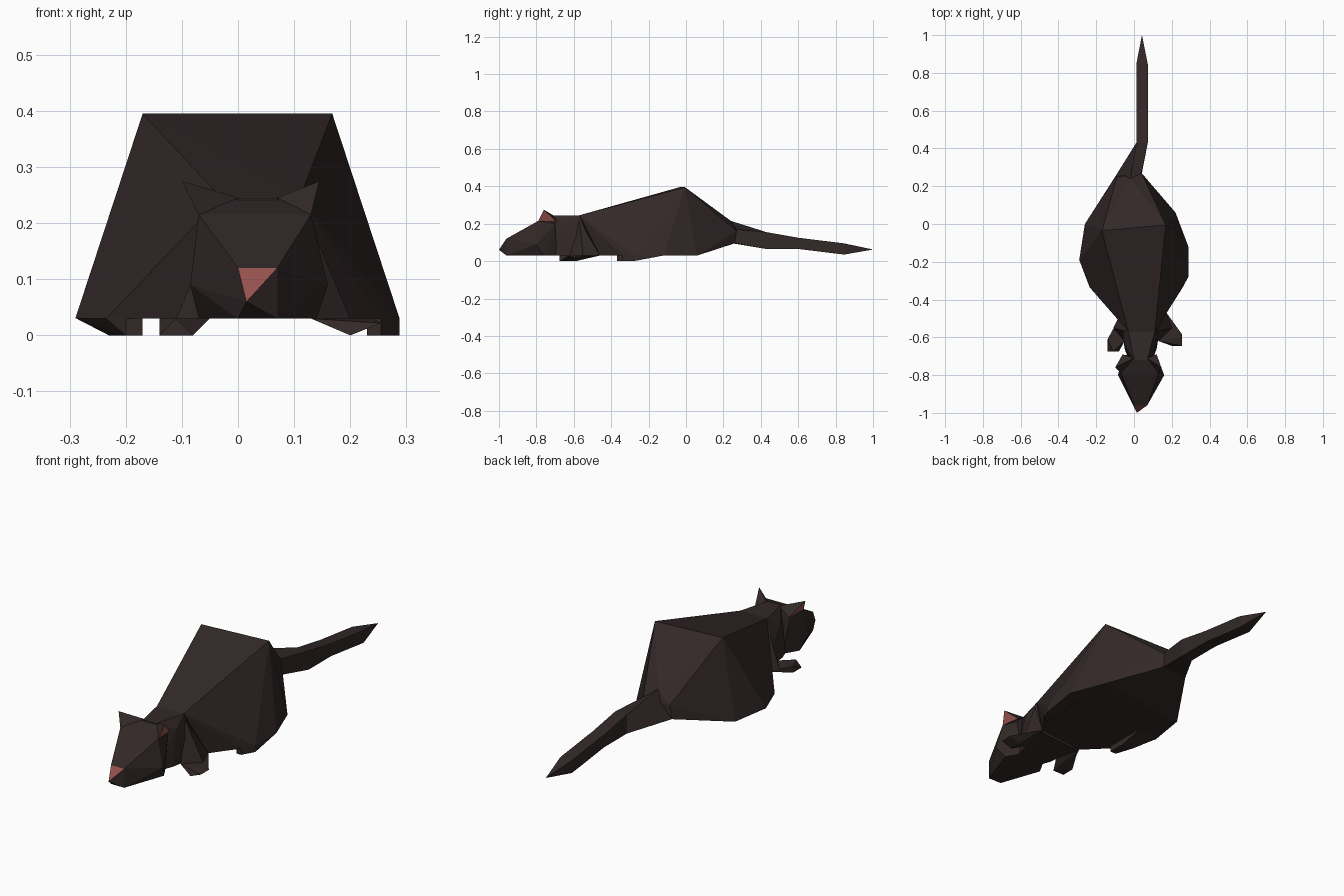
import bpy, bmesh


def material(name, rgb):
    m = bpy.data.materials.new(name)
    m.diffuse_color = (*rgb, 1)
    return m


FUR = material("dark_brown_fur", (0.033, 0.021, 0.021))
PINK = material("dusky_pink_skin", (0.30, 0.085, 0.075))


def finish(name, bm, is_pink=None):
    """Turn a bmesh into a flat shaded object; is_pink(face) picks skin faces."""
    bmesh.ops.recalc_face_normals(bm, faces=bm.faces)
    bm.normal_update()
    for f in bm.faces:
        f.material_index = int(bool(is_pink and is_pink(f)))
    me = bpy.data.meshes.new(name)
    bm.to_mesh(me)
    bm.free()
    me.materials.append(FUR)
    me.materials.append(PINK)
    ob = bpy.data.objects.new(name, me)
    bpy.context.collection.objects.link(ob)
    return ob


def hull(name, points, is_pink=None):
    """Faceted solid wrapped around a few corner points."""
    bm = bmesh.new()
    for p in points:
        bm.verts.new(p)
    res = bmesh.ops.convex_hull(bm, input=bm.verts)
    junk = {g for g in res["geom_interior"] + res["geom_unused"]
            if isinstance(g, bmesh.types.BMVert)}
    bmesh.ops.delete(bm, geom=list(junk), context='VERTS')
    return finish(name, bm, is_pink)


B = 0.03  # belly height

# Body: humped back, wide flat belly, rump narrowing to the tail root
hull("body", [
    (-0.17, -0.035, 0.395), (0.168, -0.005, 0.395),
    (-0.03, -0.57, 0.245), (0.11, -0.57, 0.245),
    (-0.08, -0.49, B), (-0.2, -0.36, B), (-0.235, -0.335, B),
    (-0.29, -0.19, B), (-0.26, 0.0, B),
    (0.165, -0.46, B), (0.255, -0.34, B), (0.288, -0.28, B),
    (0.288, -0.12, B), (0.22, 0.06, B),
    (-0.10, 0.25, 0.095), (0.04, 0.26, 0.095), (0.04, 0.27, 0.16),
    (-0.09, 0.25, 0.16), (-0.02, 0.24, 0.215)])

# Neck
hull("neck", [
    (0.0, -0.72, 0.245), (0.07, -0.72, 0.245),
    (-0.03, -0.57, 0.245), (0.11, -0.57, 0.245),
    (-0.05, -0.64, 0.2), (0.12, -0.64, 0.2),
    (-0.05, -0.66, B), (0.12, -0.66, B),
    (-0.02, -0.74, B), (0.09, -0.74, B),
    (-0.07, -0.50, B), (0.15, -0.48, B)])

# Head with a pink triangle for the nose
hull("head", [
    (0.0, -0.71, 0.245), (0.07, -0.71, 0.245),
    (-0.07, -0.79, 0.215), (0.13, -0.79, 0.215),
    (-0.085, -0.80, 0.09), (0.16, -0.80, 0.09),
    (-0.06, -0.70, 0.2), (0.12, -0.70, 0.2),
    (-0.07, -0.76, B), (0.14, -0.76, B),
    (-0.03, -0.69, B), (0.10, -0.69, B),
    (0.0, -0.96, 0.12), (0.07, -0.96, 0.12),
    (0.0, -0.96, B), (0.07, -0.96, B),
    (0.015, -1.0, 0.06)],
    lambda f: f.calc_center_median().y < -0.96 and f.calc_center_median().z > 0.09)

# Ears, pink on the outward side
for side, tip, front, back, inner in (("left", -0.10, -0.07, -0.06, 0.0),
                                      ("right", 0.145, 0.13, 0.12, 0.07)):
    s = -1 if side == "left" else 1
    hull(side + "_ear", [(tip, -0.76, 0.275), (front, -0.79, 0.215),
                         (back, -0.69, 0.21), (inner, -0.71, 0.245)],
         lambda f, s=s: f.normal.x * s > 0.7)

# Front legs and paws, stepping unevenly
hull("left_front_leg", [(-0.03, -0.57, 0.22), (-0.08, -0.49, B),
                        (-0.11, -0.55, B), (-0.05, -0.62, B), (0.0, -0.55, B)])
hull("left_front_paw", [(-0.14, -0.675, 0), (-0.08, -0.675, 0), (-0.14, -0.61, 0),
                        (-0.14, -0.61, B), (-0.11, -0.675, B),
                        (-0.05, -0.62, B), (-0.08, -0.50, B)])
hull("right_front_leg", [(0.12, -0.57, 0.22), (0.165, -0.46, B),
                         (0.2, -0.55, B), (0.13, -0.62, B), (0.08, -0.55, B)])
hull("right_front_paw", [(0.2, -0.645, 0), (0.255, -0.645, 0.022), (0.255, -0.585, 0.022),
                         (0.2, -0.59, 0), (0.24, -0.6, B), (0.13, -0.62, B),
                         (0.165, -0.46, B)])

# Hind paws under the haunches
hull("left_hind_paw", [(-0.2, -0.37, 0), (-0.17, -0.37, 0), (-0.17, -0.37, B),
                       (-0.2, -0.37, B), (-0.235, -0.335, B), (-0.23, -0.28, 0),
                       (-0.17, -0.28, 0), (-0.288, -0.19, B), (-0.17, -0.15, B)])
hull("right_hind_paw", [(0.23, -0.34, 0), (0.255, -0.34, 0), (0.23, -0.34, B),
                        (0.255, -0.34, B), (0.288, -0.28, 0), (0.288, -0.28, B),
                        (0.23, -0.28, 0), (0.288, -0.12, B), (0.23, -0.12, B)])

# Tail: square section lofted back to a point
bm = bmesh.new()
rings = [[bm.verts.new(p) for p in ((-0.10, 0.25, 0.095), (0.04, 0.26, 0.095),
                                    (0.04, 0.27, 0.17), (-0.02, 0.24, 0.215))]]
for y, low, high in ((0.43, 0.065, 0.155), (0.6, 0.065, 0.125), (0.845, 0.035, 0.095)):
    rings.append([bm.verts.new(p) for p in ((0.012, y, low), (0.073, y, low),
                                            (0.073, y, high), (0.012, y, high))])
for a, b in zip(rings, rings[1:]):
    for i in range(4):
        j = (i + 1) % 4
        bm.faces.new((a[i], a[j], b[j], b[i]))
tip = bm.verts.new((0.042, 1.0, 0.062))
for i in range(4):
    bm.faces.new((rings[-1][i], rings[-1][(i + 1) % 4], tip))
bm.faces.new(rings[0])
finish("tail", bm)
